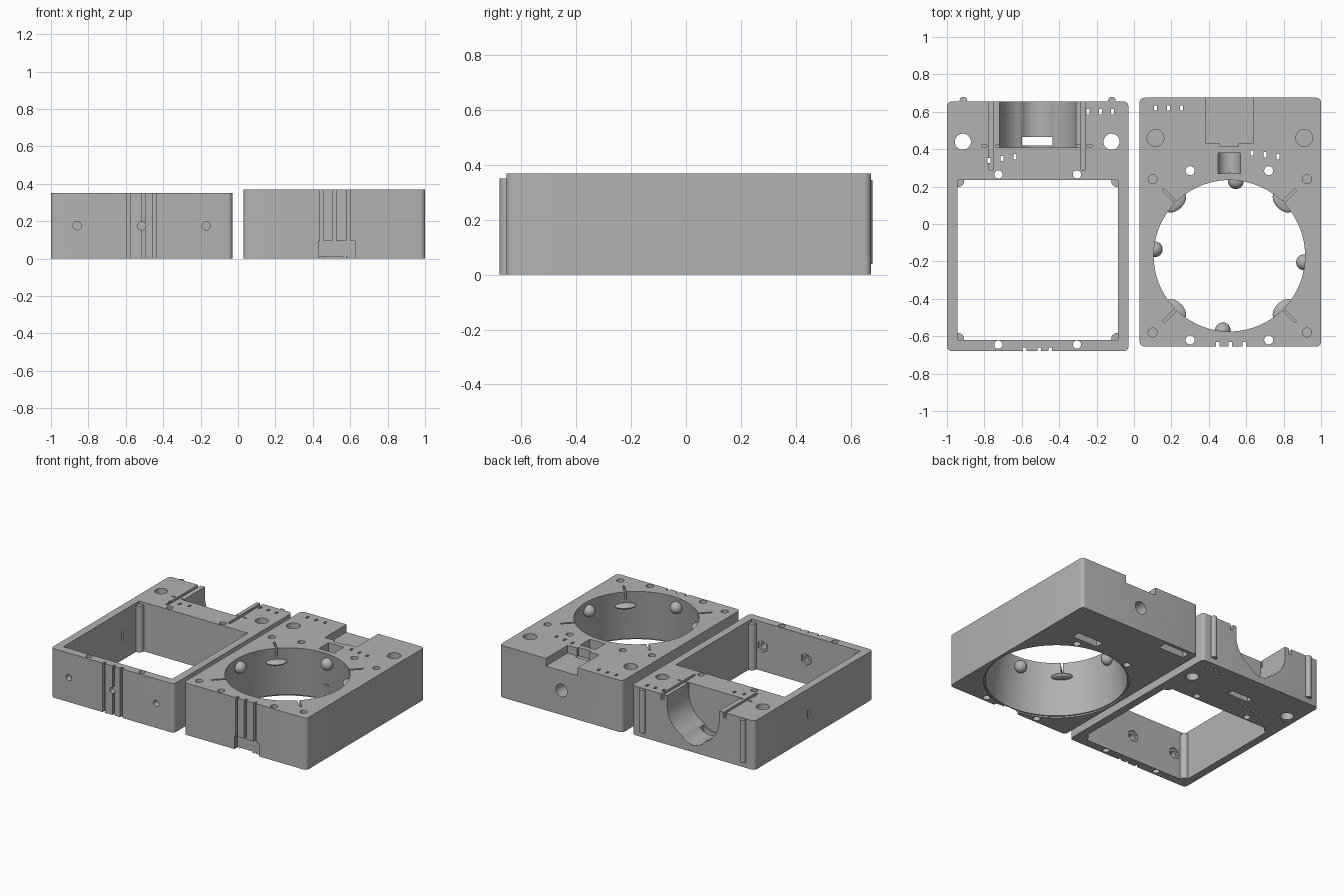
import bpy, bmesh, math
from mathutils import Matrix, Vector

if "Cube" in bpy.data.objects:
    bpy.data.objects.remove(bpy.data.objects["Cube"], do_unlink=True)

gray = bpy.data.materials.new("plain_gray")
gray.use_nodes = True
gray.diffuse_color = (0.45, 0.45, 0.45, 1)
gray.node_tree.nodes["Principled BSDF"].inputs["Base Color"].default_value = gray.diffuse_color


def finish(bm, name):
    mesh = bpy.data.meshes.new(name)
    bm.to_mesh(mesh)
    bm.free()
    mesh.materials.append(gray)
    obj = bpy.data.objects.new(name, mesh)
    bpy.context.scene.collection.objects.link(obj)
    return obj


def box(name, x, y, z, radius=0):
    """Box from (low, high) pairs, with optional rounded upright edges."""
    bm = bmesh.new()
    bmesh.ops.create_cube(bm, size=1)
    for v in bm.verts:
        v.co = Vector([lo + (c + 0.5) * (hi - lo) for c, (lo, hi) in zip(v.co, (x, y, z))])
    if radius:
        upright = [e for e in bm.edges if abs(e.verts[0].co.z - e.verts[1].co.z) > 0.01]
        bmesh.ops.bevel(bm, geom=upright, offset=radius, segments=5, profile=0.5, affect='EDGES')
    return finish(bm, name)


def rod(name, center, r, length, axis='Z', sides=32, r_top=None):
    bm = bmesh.new()
    turn = {'X': Matrix.Rotation(math.pi / 2, 4, 'Y'),
            'Y': Matrix.Rotation(math.pi / 2, 4, 'X'), 'Z': Matrix()}[axis]
    bmesh.ops.create_cone(bm, cap_ends=True, segments=sides, radius1=r,
                          radius2=r if r_top is None else r_top, depth=length,
                          matrix=Matrix.Translation(center) @ turn)
    return finish(bm, name)


def blob(name, center, scale, angle=0):
    bm = bmesh.new()
    bmesh.ops.create_uvsphere(bm, u_segments=24, v_segments=12, radius=1,
                              matrix=Matrix.Translation(center) @ Matrix.Rotation(angle, 4, 'Z')
                              @ Matrix.Diagonal((*scale, 1)))
    return finish(bm, name)


def smooth(obj):
    bpy.ops.object.select_all(action='DESELECT')
    obj.select_set(True)
    bpy.context.view_layer.objects.active = obj
    bpy.ops.object.shade_smooth_by_angle(angle=math.radians(35))


def carve(body, cutters):
    for c in cutters:
        c.hide_render = True
        mod = body.modifiers.new(c.name, 'BOOLEAN')
        mod.operation, mod.solver, mod.object = 'DIFFERENCE', 'EXACT', c
    graph = bpy.context.evaluated_depsgraph_get()
    mesh = bpy.data.meshes.new_from_object(body.evaluated_get(graph))
    body.modifiers.clear()
    body.data = mesh
    for c in cutters:
        bpy.data.objects.remove(c, do_unlink=True)
    smooth(body)


THROUGH = (-0.1, 0.5)

# Open frame block with its window and rear trough
frame = box("frame_block", (-1, -0.03), (-0.68, 0.655), (0, 0.35), 0.025)
cuts = [box("window", (-0.945, -0.085), (-0.62, 0.235), THROUGH),
        rod("trough", (-0.515, 0.56, 0.28), 0.205, 0.3, 'Y', 48),
        rod("trough_floor", (-0.515, 0.56, 0.16), 0.11, 0.3, 'Y'),
        box("trough_mouth", (-0.72, -0.31), (0.41, 0.8), (0.28, 0.5)),
        box("trough_slot", (-0.6, -0.435), (0.42, 0.465), THROUGH),
        box("side_slit", (-1.1, -0.9), (0.04, 0.055), (0.14, 0.2))]
for x in (-0.915, -0.12):
    cuts.append(rod("large_hole", (x, 0.44, 0.2), 0.043, 0.6))
for x in (-0.725, -0.305):
    for y in (0.265, -0.645):
        cuts.append(rod("screw_hole", (x, y, 0.2), 0.022, 0.6))
for x in (-0.765, -0.273):
    cuts.append(box("wire_channel", (x - 0.01, x + 0.01), (0.29, 0.8), (0.31, 0.5)))
for x in (-0.8, -0.725, -0.3, -0.24):
    cuts.append(box("tie_slot", (x - 0.015, x + 0.015), (0.412, 0.422), (0.3, 0.5)))
pins = [(-0.245 + 0.065 * i, 0.6) for i in range(3)]
pins += [(-0.775 + 0.07 * i, 0.34 + 0.01 * i) for i in range(3)]
for x, y in pins:
    cuts.append(box("pin_hole", (x - 0.008, x + 0.008), (y - 0.014, y + 0.014), THROUGH))
for x in (-0.585, -0.507, -0.447):
    cuts.append(box("front_groove", (x - 0.009, x + 0.009), (-0.8, -0.66), THROUGH))
for x in (-0.86, -0.515, -0.17):
    cuts.append(rod("front_hole", (x, -0.65, 0.175), 0.022, 0.2, 'Y'))
    cuts.append(rod("nut_pocket", (x, -0.61, 0.175), 0.042, 0.05, 'Y', 6))
carve(frame, cuts)

# Corner pillars inside the window and locating ribs on the back
for x in (-0.94, -0.09):
    for y in (-0.615, 0.23):
        smooth(rod("corner_pillar", (x, y, 0.165), 0.032, 0.33, sides=24))
for x in (-0.912, -0.118):
    smooth(rod("back_rib", (x, 0.66, 0.1925), 0.02, 0.305, sides=24))

# Solid block with a flared round bore
cx, cy = 0.51, -0.17
bored = box("bored_block", (0.03, 1), (-0.655, 0.675), (0, 0.37), 0.025)
cuts = [rod("bore", (cx, cy, 0.185), 0.46, 0.38, sides=96, r_top=0.404),
        rod("bore_rim", (cx, cy, 0), 0.468, 0.02, sides=96),
        box("rear_pocket", (0.385, 0.635), (0.43, 0.8), (0.315, 0.5)),
        box("pocket_notch", (0.46, 0.56), (0.415, 0.45), (0.31, 0.5)),
        box("axle_window", (0.45, 0.57), (0.27, 0.38), (0.18, 0.5)),
        rod("axle_bed", (cx, 0.325, 0.18), 0.06, 0.11, 'Y'),
        rod("back_hole", (cx, 0.6, 0.175), 0.045, 0.5, 'Y'),
        box("front_recess", (0.43, 0.625), (-0.8, -0.635), (-0.1, 0.095))]
for x in (0.115, 0.91):
    cuts.append(rod("large_blind_hole", (x, 0.46, 0.37), 0.045, 0.3))
for x in (0.3, 0.72):
    for y in (0.285, -0.62):
        cuts.append(rod("screw_hole", (x, y, 0.2), 0.024, 0.6))
for x in (0.1, 0.925):
    for y in (0.24, -0.58):
        cuts.append(rod("small_blind_hole", (x, y, 0.37), 0.024, 0.2))
for x in (0.447, 0.515, 0.59):
    cuts.append(box("front_groove", (x - 0.009, x + 0.009), (-0.8, -0.632), THROUGH))
# Rows of pin holes above pockets in the underside
pins = [(0.115 + 0.07 * i, 0.62) for i in range(3)]
pins += [(0.63 + 0.07 * i, 0.38 - 0.01 * i) for i in range(3)]
for x, y in pins:
    cuts.append(box("pin_hole", (x - 0.008, x + 0.008), (y - 0.014, y + 0.014), THROUGH))
for x, y in ((0.185, 0.62), (0.7, 0.37)):
    cuts.append(box("under_pocket", (x - 0.1, x + 0.1), (y - 0.03, y + 0.03), (-0.1, 0.2)))
# Diagonal wire slits leading into the bore
for i in range(4):
    a = math.pi / 4 + i * math.pi / 2
    slit = box("wire_slit", (0.39, 0.5), (-0.007, 0.007), (0.31, 0.5))
    slit.data.transform(Matrix.Translation((cx, cy, 0)) @ Matrix.Rotation(a, 4, 'Z'))
    cuts.append(slit)
carve(bored, cuts)

# Ball detents and flat bumps around the bore wall
for i in range(4):
    a = math.radians(85 + 90 * i)
    smooth(blob("ball_detent", (cx + 0.4 * math.cos(a), cy + 0.4 * math.sin(a), 0.3),
                (0.042, 0.042, 0.042)))
    a = math.pi / 4 + i * math.pi / 2
    smooth(blob("wall_bump", (cx + 0.41 * math.cos(a), cy + 0.41 * math.sin(a), 0.27),
                (0.045, 0.07, 0.018), a))
